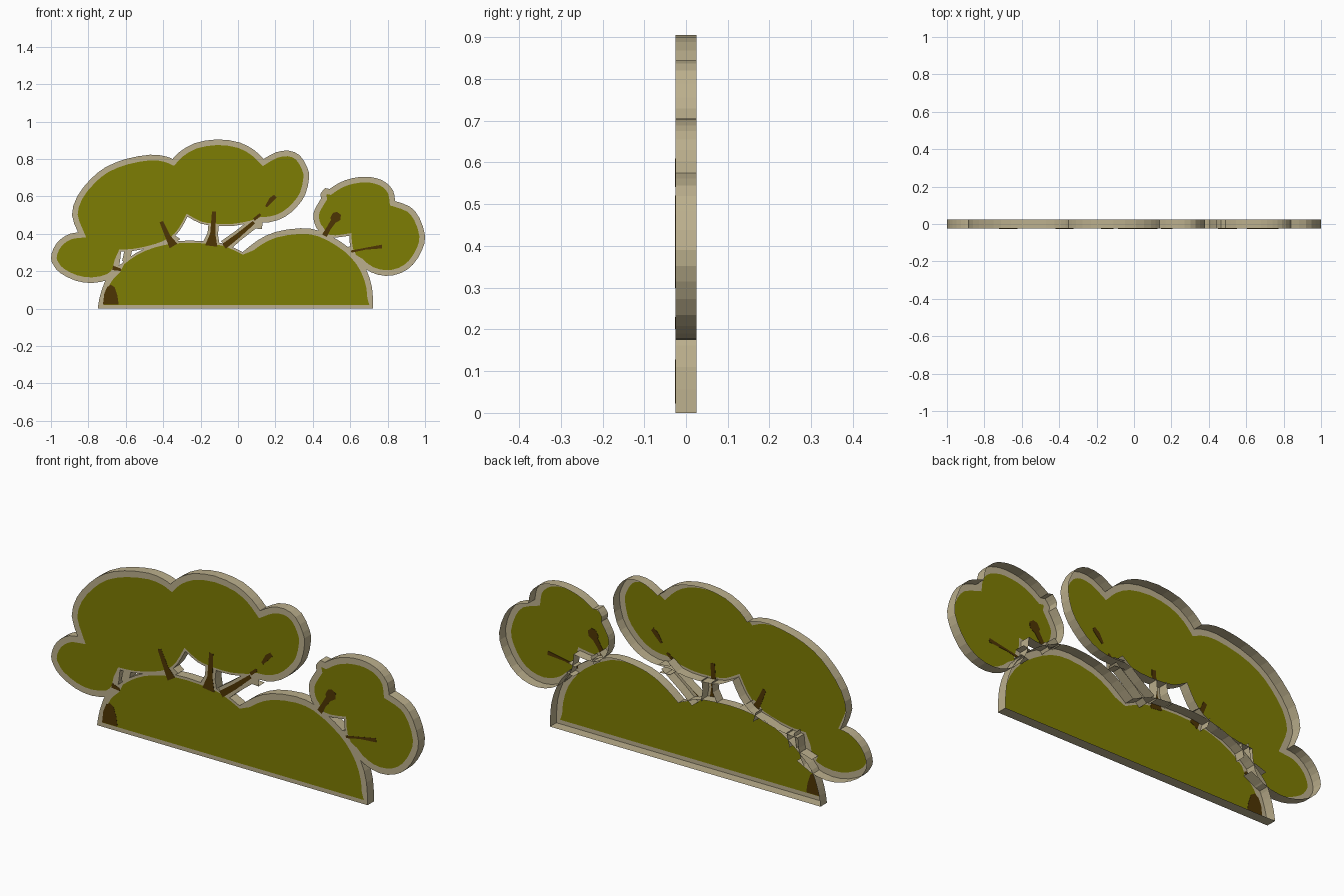
import bpy, bmesh
from mathutils import Vector

if "Cube" in bpy.data.objects:
    bpy.data.objects.remove(bpy.data.objects["Cube"])

FRONT, BACK = -0.025, 0.025      # painted sheet in front, open at the back


def material(name, rgb):
    m = bpy.data.materials.new(name)
    m.diffuse_color = (*rgb, 1)
    m.use_nodes = True
    m.node_tree.nodes["Principled BSDF"].inputs["Base Color"].default_value = m.diffuse_color
    return m


TAN = material("tan_edge", (0.50, 0.43, 0.265))
GREEN = material("leaf_green", (0.208, 0.205, 0.001))
BROWN = material("bark_brown", (0.076, 0.035, 0.001))


def rounded(points):
    """Adds a curved midpoint to each segment, leaving sharp and inward corners."""
    pts = [Vector(p) for p in points]
    n = len(pts)

    def corner(i):
        a, b = pts[i] - pts[i - 1], pts[(i + 1) % n] - pts[i]
        return a.cross(b) > 0 or a.angle(b) > 0.8

    out = []
    for i in range(n):
        j = (i + 1) % n
        p, q = pts[i], pts[j]
        before = 2 * p - q if corner(i) else pts[i - 1]
        after = 2 * q - p if corner(j) else pts[(j + 1) % n]
        out += [p, (9 * (p + q) - before - after) / 16]
    return out


def inset(points, width):
    """Mitred inset of a clockwise outline; width is a rule of x and z."""
    out = []
    for i, p in enumerate(points):
        a = (p - points[i - 1]).normalized()
        b = (points[(i + 1) % len(points)] - p).normalized()
        na, nb = Vector((a.y, -a.x)), Vector((b.y, -b.x))
        n = (na + nb) / max(1 + na.dot(nb), 0.7)
        out.append(p + n * width(p.x, p.y))
    return out


def finish(name, bm, mats):
    bmesh.ops.recalc_face_normals(bm, faces=bm.faces)
    me = bpy.data.meshes.new(name)
    bm.to_mesh(me)
    bm.free()
    for m in mats:
        me.materials.append(m)
    ob = bpy.data.objects.new(name, me)
    bpy.context.collection.objects.link(ob)


def ring_at(bm, points, y):
    return [bm.verts.new((x, y, z)) for x, z in points]


def bridge(bm, a, b, skip=()):
    for i in range(len(a)):
        j = (i + 1) % len(a)
        if i not in skip:
            bm.faces.new((a[i], a[j], b[j], b[i]))


def foliage(name, outline, width):
    """Tray shape: side wall, tan rim and green panel, open at the back."""
    bm = bmesh.new()
    pts = rounded(outline)
    front = ring_at(bm, pts, FRONT)
    inner = ring_at(bm, inset(pts, width), FRONT)
    bridge(bm, ring_at(bm, pts, BACK), front)
    bridge(bm, front, inner)
    bm.faces.new(inner).material_index = 1
    finish(name, bm, [TAN, GREEN])


def strip(path):
    """Tapered outline along a path of (x, z, half width)."""
    left, right = [], []
    for i, (x, z, w) in enumerate(path):
        a, b = path[max(i - 1, 0)], path[min(i + 1, len(path) - 1)]
        d = Vector((b[0] - a[0], b[1] - a[1])).normalized() * w
        left.append((x - d.y, z + d.x))
        right.append((x + d.y, z - d.x))
    return left + right[::-1]


def board(name, path):
    """Tan stem with side walls, open at the back and at both ends."""
    bm = bmesh.new()
    pts = strip(path)
    front = ring_at(bm, pts, FRONT + 0.0003)
    bridge(bm, ring_at(bm, pts, BACK), front, (len(path) - 1, len(pts) - 1))
    bm.faces.new(front)
    finish(name, bm, [TAN])


def bark(name, outline):
    """Thin plate that shows on both sides of the sheet."""
    bm = bmesh.new()
    a, b = (ring_at(bm, outline, FRONT + s) for s in (-0.0008, 0.0012))
    bridge(bm, a, b)
    bm.faces.new(a)
    bm.faces.new(b)
    finish(name, bm, [BROWN])


# Large left canopy
foliage("left_canopy", [
    (-1, .27), (-.985, .325), (-.95, .37), (-.90, .40), (-.855, .407),
    (-.888, .50), (-.86, .60), (-.79, .69), (-.71, .755), (-.60, .80),
    (-.47, .823), (-.39, .815), (-.35, .80), (-.31, .84), (-.23, .885),
    (-.11, .905), (.01, .888), (.09, .845), (.137, .80), (.20, .835),
    (.27, .845), (.33, .82), (.37, .755), (.38, .70), (.36, .61),
    (.315, .545), (.25, .49), (.17, .462), (.07, .46), (-.02, .443),
    (-.12, .443), (-.20, .455), (-.27, .492), (-.31, .42), (-.36, .37),
    (-.44, .335), (-.55, .31), (-.625, .305), (-.64, .21), (-.685, .158),
    (-.78, .137), (-.87, .15), (-.95, .19), (-.985, .23)],
    lambda x, z: 0.011 if -.63 < x < .12 and z < .5 else 0.03)

# Small right canopy
foliage("right_canopy", [
    (.403, .485), (.41, .53), (.445, .59), (.442, .615), (.465, .645),
    (.49, .64), (.545, .675), (.61, .697), (.68, .705), (.74, .697),
    (.79, .675), (.83, .63), (.84, .575), (.92, .545), (.97, .485),
    (1, .39), (.985, .315), (.935, .235), (.87, .19), (.79, .175),
    (.71, .195), (.645, .245), (.603, .32), (.595, .39), (.52, .38),
    (.465, .39), (.42, .43)],
    lambda x, z: 0.012 if .45 < x < .64 and z < .42 else 0.03)

# Low bush along the ground
foliage("base_bush", [
    (-.75, 0), (-.742, .05), (-.725, .11), (-.70, .165), (-.65, .217),
    (-.58, .275), (-.50, .32), (-.39, .353), (-.26, .364), (-.12, .355),
    (-.055, .34), (.025, .303), (.105, .365), (.20, .41), (.335, .43),
    (.44, .415), (.545, .36), (.625, .295), (.685, .21), (.717, .11),
    (.723, 0)],
    lambda x, z: 0.02 if z < .01 else
    0.012 if -.62 < x < .05 and z > .2 else 0.03)

# Stems: bark painted over the sheets
STEMS = {
    "left_stem": [(-.345, .335, .024), (-.375, .385, .014), (-.41, .465, .010)],
    "middle_stem": [(-.143, .335, .033), (-.135, .40, .014), (-.128, .52, .011)],
    "slanted_stem": [(-.075, .333, .016), (0, .39, .013), (.085, .462, .009)],
    "right_stem": [(.462, .39, .014), (.485, .43, .012), (.515, .475, .015)],
    "right_twig": [(.605, .305, .006), (.68, .32, .005), (.77, .332, .010)],
    "far_left_twig": [(-.67, .218, .012), (-.625, .207, .006)],
}
for name, path in STEMS.items():
    bark(name + "_bark", strip(path))

# Stems: tan boards bridging the gaps
BOARDS = {
    "middle_stem": [(-.143, .35, .045), (-.135, .40, .028), (-.13, .45, .028)],
    "slanted_stem": [(-.07, .335, .033), (0, .39, .028), (.10, .468, .028)],
    "left_stem": [(-.345, .345, .045), (-.375, .385, .028)],
    "right_stem": [(.455, .39, .035), (.478, .42, .03)],
    "right_twig": [(.59, .305, .025), (.63, .315, .025)],
    "far_left_stem": [(-.60, .25, .02), (-.585, .318, .02)],
    "far_left_twig": [(-.69, .19, .03), (-.63, .215, .025)],
    "broken_stub": [(.07, .45, .02), (.13, .445, .02)],
}
for name, path in BOARDS.items():
    board(name + "_board", path)

# Loose bark patches
bark("slanted_stem_tip", strip([(.15, .545, .006), (.178, .582, .013), (.2, .602, .010)]))
bark("slanted_stem_patch", strip([(.085, .475, .008), (.12, .505, .007)]))
bark("right_stem_knot", [(.493, .485), (.508, .512), (.53, .517), (.55, .502),
                         (.548, .475), (.525, .46), (.503, .465)])
bark("ground_trunk", [(-.722, .022), (-.715, .08), (-.70, .115), (-.68, .128),
                      (-.66, .115), (-.645, .07), (-.638, .022)])
